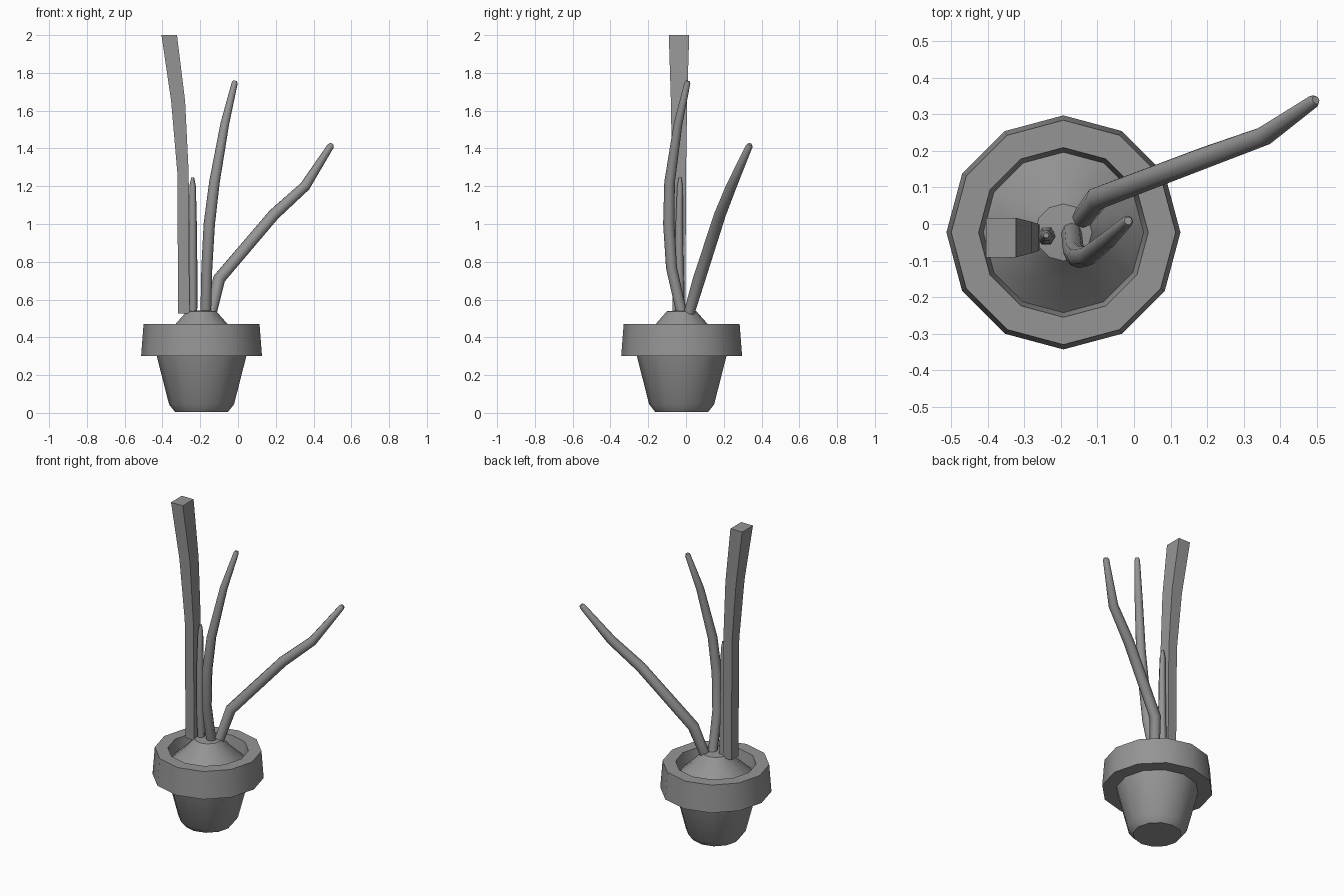
import bpy, bmesh
from math import cos, sin, tau, radians
from mathutils import Vector

if "Cube" in bpy.data.objects:
    bpy.data.objects.remove(bpy.data.objects["Cube"], do_unlink=True)

grey = bpy.data.materials.new("plain_grey")
grey.use_nodes = True
colour = (0.3, 0.3, 0.3, 1)
grey.diffuse_color = colour
grey.node_tree.nodes["Principled BSDF"].inputs["Base Color"].default_value = colour

POT_X, POT_Y = -0.193, -0.023


def finish(name, bm, angle=40):
    bmesh.ops.remove_doubles(bm, verts=bm.verts, dist=1e-5)
    bmesh.ops.recalc_face_normals(bm, faces=bm.faces)
    mesh = bpy.data.meshes.new(name)
    bm.to_mesh(mesh)
    bm.free()
    mesh.materials.append(grey)
    ob = bpy.data.objects.new(name, mesh)
    bpy.context.collection.objects.link(ob)
    bpy.ops.object.select_all(action="DESELECT")
    ob.select_set(True)
    bpy.context.view_layer.objects.active = ob
    bpy.ops.object.shade_smooth_by_angle(angle=radians(angle))
    return ob


def bridge(bm, rings, caps):
    for a, b in zip(rings, rings[1:]):
        for i in range(len(a)):
            j = (i + 1) % len(a)
            bm.faces.new((a[i], a[j], b[j], b[i]))
    for ring in caps:
        bm.faces.new(ring)


def lathe(name, profile, sides=12, cap_start=False, cap_end=False):
    """Turn (radius, height) points around the pot axis."""
    bm = bmesh.new()
    rings = [[bm.verts.new((POT_X + r * cos(tau * i / sides),
                            POT_Y + r * sin(tau * i / sides), z))
              for i in range(sides)] for r, z in profile]
    bridge(bm, rings, [rings[0]] * cap_start + [rings[-1]] * cap_end)
    return finish(name, bm)


def stalk(name, path, sides=6):
    """Sweep a tapering round section along (x, y, z, radius) points."""
    bm = bmesh.new()
    pts = [Vector(p[:3]) for p in path]
    rings = []
    for k, p in enumerate(pts):
        before = (p - pts[k - 1]).normalized() if k else Vector()
        after = (pts[k + 1] - p).normalized() if k + 1 < len(pts) else Vector()
        turn = Vector((0, 0, 1)).rotation_difference(before + after)
        r = path[k][3]
        rings.append([bm.verts.new(p + turn @ Vector(
            (r * cos(tau * i / sides), r * sin(tau * i / sides), 0)))
            for i in range(sides)])
    bridge(bm, rings, [rings[0], rings[-1]])
    return finish(name, bm, 65)


# Pot: tapered body, overhanging rim and inner wall
lathe("pot", [(0.14, 0.005), (0.172, 0.045), (0.237, 0.30), (0.32, 0.30),
              (0.307, 0.47), (0.232, 0.47), (0.214, 0.36)], cap_start=True)

# Mounded soil
lathe("soil", [(0.222, 0.39), (0.14, 0.468), (0.078, 0.538), (0.02, 0.543)],
      cap_end=True)

# Round stalks
stalk("short_stalk", [(-0.238, -0.025, 0.48, 0.022), (-0.24, -0.035, 0.75, 0.025),
                      (-0.24, -0.036, 1.0, 0.022), (-0.24, -0.032, 1.2, 0.017),
                      (-0.24, -0.031, 1.245, 0.008)])
stalk("middle_stalk", [(-0.172, -0.012, 0.48, 0.028), (-0.165, -0.077, 0.77, 0.029),
                       (-0.152, -0.091, 1.0, 0.03), (-0.125, -0.087, 1.22, 0.028),
                       (-0.07, -0.042, 1.53, 0.023), (-0.018, 0.007, 1.745, 0.016),
                       (-0.016, 0.009, 1.757, 0.011)], sides=8)
stalk("leaning_stalk", [(-0.15, 0.005, 0.49, 0.028), (-0.1, 0.07, 0.71, 0.033),
                        (0.19, 0.18, 1.05, 0.031), (0.355, 0.24, 1.2, 0.028),
                        (0.49, 0.335, 1.412, 0.018), (0.497, 0.339, 1.422, 0.012)],
      sides=8)

# Tall square stalk with level sections: x, z, half width, half depth
bm = bmesh.new()
rings = [[bm.verts.new((x + sx * w, -0.037 + sy * d, z))
          for sx, sy in ((-1, -1), (1, -1), (1, 1), (-1, 1))]
         for x, z, w, d in ((-0.287, 0.525, 0.03, 0.034), (-0.291, 1.27, 0.03, 0.037),
                            (-0.317, 1.65, 0.037, 0.043), (-0.364, 2.0, 0.041, 0.054))]
bridge(bm, rings, [rings[0], rings[-1]])
finish("square_stalk", bm)
